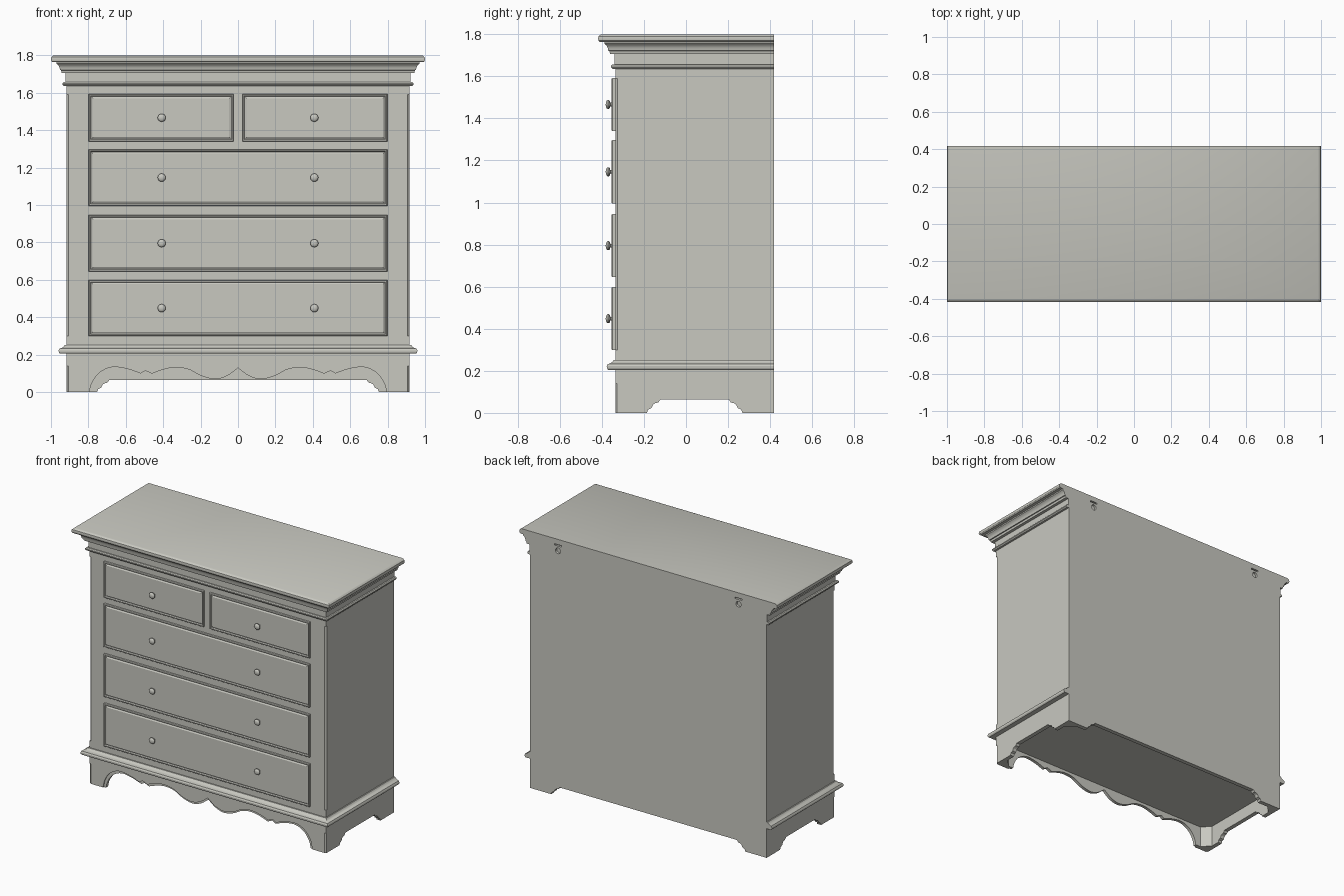
import bpy, bmesh, math
from mathutils import Vector, Matrix

if "Cube" in bpy.data.objects:
    bpy.data.objects.remove(bpy.data.objects["Cube"])

paint = bpy.data.materials.new("soft_grey_paint")
paint.use_nodes = True
COLOUR = (0.58, 0.58, 0.53, 1)
paint.diffuse_color = COLOUR
paint.node_tree.nodes["Principled BSDF"].inputs["Base Color"].default_value = COLOUR

W, FRONT, BACK = 0.918, -0.336, 0.418   # half width, front and back planes


def finish(name, bm):
    bmesh.ops.recalc_face_normals(bm, faces=bm.faces)
    me = bpy.data.meshes.new(name)
    bm.to_mesh(me)
    bm.free()
    ob = bpy.data.objects.new(name, me)
    me.materials.append(paint)
    bpy.context.collection.objects.link(ob)
    return ob


def activate(ob):
    bpy.ops.object.select_all(action='DESELECT')
    ob.select_set(True)
    bpy.context.view_layer.objects.active = ob


def smooth(ob):
    activate(ob)
    bpy.ops.object.shade_smooth_by_angle(angle=math.radians(30))


def cut(ob, cutter):
    activate(ob)
    mod = ob.modifiers.new("cut", 'BOOLEAN')
    mod.object, mod.operation, mod.solver = cutter, 'DIFFERENCE', 'EXACT'
    bpy.ops.object.modifier_apply(modifier=mod.name)


def prism(name, outline, place, thickness):
    """Extrude an outline; place(u, v, depth) gives the 3D point."""
    bm = bmesh.new()
    rings = [[bm.verts.new(place(u, v, d)) for u, v in outline] for d in (0, thickness)]
    for r in rings:
        bm.faces.new(r)
    n = len(outline)
    for i in range(n):
        j = (i + 1) % n
        bm.faces.new((rings[0][i], rings[0][j], rings[1][j], rings[1][i]))
    return finish(name, bm)


def spline(pts, steps=6):
    """Smooth path through the points."""
    p = [Vector(q) for q in pts]
    p = [2 * p[0] - p[1]] + p + [2 * p[-1] - p[-2]]
    out = []
    for a, b, c, d in zip(p, p[1:], p[2:], p[3:]):
        for k in range(steps):
            t = k / steps
            out.append(0.5 * (2 * b + (c - a) * t + (2 * a - 5 * b + 4 * c - d) * t * t
                              + (3 * b - a - 3 * c + d) * t ** 3))
    return [tuple(v) for v in out] + [tuple(pts[-1])]


# Carcass with base moulding and crown: (projection, height) profile, flush at the back
profile = [(-0.03, 0.15), (-0.03, 0.205), (0.034, 0.205), (0.04, 0.212), (0.041, 0.222),
           (0.036, 0.232), (0.024, 0.236), (0.014, 0.242), (0.008, 0.252), (0, 0.252),
           (0, 1.636), (0.014, 1.636), (0.02, 1.643), (0.02, 1.65), (0.014, 1.656), (0.004, 1.656),
           (0.004, 1.706), (0.025, 1.706), (0.028, 1.72), (0.034, 1.722), (0.036, 1.735),
           (0.042, 1.747), (0.052, 1.755), (0.052, 1.764), (0.074, 1.764), (0.08, 1.77),
           (0.082, 1.78), (0.08, 1.79), (0.072, 1.797), (0.066, 1.8)]
bm = bmesh.new()
rings = [[bm.verts.new(c) for c in ((-W - o, BACK, z), (-W - o, FRONT - o, z),
                                    (W + o, FRONT - o, z), (W + o, BACK, z))]
         for o, z in profile]
for a, b in zip(rings, rings[1:]):
    for i in range(3):
        bm.faces.new((a[i], a[i + 1], b[i + 1], b[i]))
bm.faces.new([r[0] for r in rings] + [r[3] for r in reversed(rings)])
bm.faces.new(rings[0])
bm.faces.new(rings[-1])
carcass = finish("carcass", bm)

# Cutter: stopped chamfers on the front corners, fixing holes in the back
bm = bmesh.new()
for s in (-1, 1):
    for lo, hi in ((-0.1, 0.14), (0.3, 1.59)):
        m = (Matrix.Translation((s * W, FRONT, (lo + hi) / 2)) @ Matrix.Rotation(math.pi / 4, 4, 'Z')
             @ Matrix.Diagonal((0.016, 0.016, hi - lo, 1)))
        bmesh.ops.create_cube(bm, size=1, matrix=m)
    m = Matrix.Translation((s * 0.7, BACK, 1.72)) @ Matrix.Rotation(math.pi / 2, 4, 'X')
    bmesh.ops.create_cone(bm, cap_ends=True, segments=20, radius1=0.02, radius2=0.02, depth=0.03, matrix=m)
    m = Matrix.Translation((s * 0.7, BACK, 1.758)) @ Matrix.Diagonal((0.055, 0.03, 0.01, 1))
    bmesh.ops.create_cube(bm, size=1, matrix=m)
cutter = finish("cutter", bm)
cutter.hide_render = True
cut(carcass, cutter)
smooth(carcass)

# Scalloped front apron: thin face plate with a stepped edge board behind it
half = (spline([(0.812, 0), (0.797, 0.06), (0.757, 0.115), (0.69, 0.146), (0.61, 0.139), (0.53, 0.113)])
        + [(0.505, 0.128)]
        + spline([(0.47, 0.112), (0.41, 0.133), (0.345, 0.145), (0.27, 0.135), (0.2, 0.1),
                  (0.125, 0.083), (0.06, 0.1), (0, 0.142)]))
scallop = half + [(-x, z) for x, z in reversed(half[:-1])]
stepped = [(x * 0.981, max(0, z - 0.014)) for x, z in scallop]


def apron(name, edge, y, thickness):
    outline = [(-W, 0), (-W, 0.205), (W, 0.205), (W, 0)] + edge
    return prism(name, outline, lambda u, v, d: (u, y + d, v), thickness)


face = apron("front_apron", scallop, FRONT, 0.008)
board = apron("front_apron_edge", stepped, FRONT + 0.008, 0.022)
cut(face, cutter)


# Bracket-footed aprons at the sides and back
def bracket(half_width, foot, top):
    step = [(0, 0), (0.006, 0.016), (0.022, 0.023), (0.03, 0.04), (0.04, 0.046),
            (0.055, 0.05), (0.065, 0.064)]
    edge = [(half_width - foot - u, v) for u, v in step]
    return ([(-half_width, 0), (-half_width, top), (half_width, top), (half_width, 0)]
            + edge + [(-u, v) for u, v in reversed(edge)])


prism("back_apron", bracket(W, 0.165, 0.15), lambda u, v, d: (u, BACK - d, v), 0.03)
mid = (FRONT + BACK) / 2
for s, side in ((-1, "right"), (1, "left")):
    ob = prism(side + "_apron", bracket((BACK - FRONT) / 2, 0.15, 0.205),
               lambda u, v, d: (s * (W - d), mid + u, v), 0.03)
    cut(ob, cutter)
    # Diagonal blocks inside the feet
    for y, inward, end in ((FRONT, 1, "front"), (BACK, -1, "back")):
        prism(f"{end}_{side}_foot_block", [(0.015, 0.015), (0.1, 0.015), (0.015, 0.1)],
              lambda u, v, d: (s * (W - u), y + inward * v, d), 0.16)
bpy.data.objects.remove(cutter)


# Drawer fronts with a raised rim around a sunken panel
def drawer(name, x0, x1, z0, z1):
    bm = bmesh.new()
    loops = []
    for inset, out in ((0, -0.005), (0, 0.013), (0.003, 0.017), (0.009, 0.017),
                       (0.013, 0.009), (0.016, 0.009), (0.022, 0.013)):
        y = FRONT - out
        loops.append([bm.verts.new(c) for c in (
            (x0 + inset, y, z0 + inset), (x1 - inset, y, z0 + inset),
            (x1 - inset, y, z1 - inset), (x0 + inset, y, z1 - inset))])
    for a, b in zip(loops, loops[1:]):
        for i in range(4):
            j = (i + 1) % 4
            bm.faces.new((a[i], a[j], b[j], b[i]))
    bm.faces.new(loops[0])
    bm.faces.new(loops[-1])
    finish(name, bm)


# Turned knob
def knob(name, x, z):
    bm = bmesh.new()
    shape = [(0.009, 0.01), (0.009, 0.024), (0.017, 0.026), (0.0215, 0.031), (0.0215, 0.036),
             (0.018, 0.041), (0.011, 0.0445)]
    n = 20
    loops = [[bm.verts.new((x + r * math.cos(k * math.tau / n), FRONT - out,
                            z + r * math.sin(k * math.tau / n))) for k in range(n)]
             for r, out in shape]
    for a, b in zip(loops, loops[1:]):
        for k in range(n):
            j = (k + 1) % n
            bm.faces.new((a[k], a[j], b[j], b[k]))
    bm.faces.new(loops[0])
    tip = bm.verts.new((x, FRONT - 0.046, z))
    for k in range(n):
        bm.faces.new((loops[-1][k], loops[-1][(k + 1) % n], tip))
    smooth(finish(name, bm))


drawer("top_right_drawer", -0.798, -0.023, 1.34, 1.592)
drawer("top_left_drawer", 0.023, 0.798, 1.34, 1.592)
rows = (("upper", 0.995, 1.297), ("middle", 0.645, 0.945), ("lower", 0.298, 0.598))
for name, z0, z1 in rows:
    drawer(name + "_drawer", -0.798, 0.798, z0, z1)
for name, z0, z1 in rows + (("top", 1.34, 1.592),):
    for s, side in ((-1, "right"), (1, "left")):
        knob(f"{name}_{side}_knob", s * 0.408, (z0 + z1) / 2)
